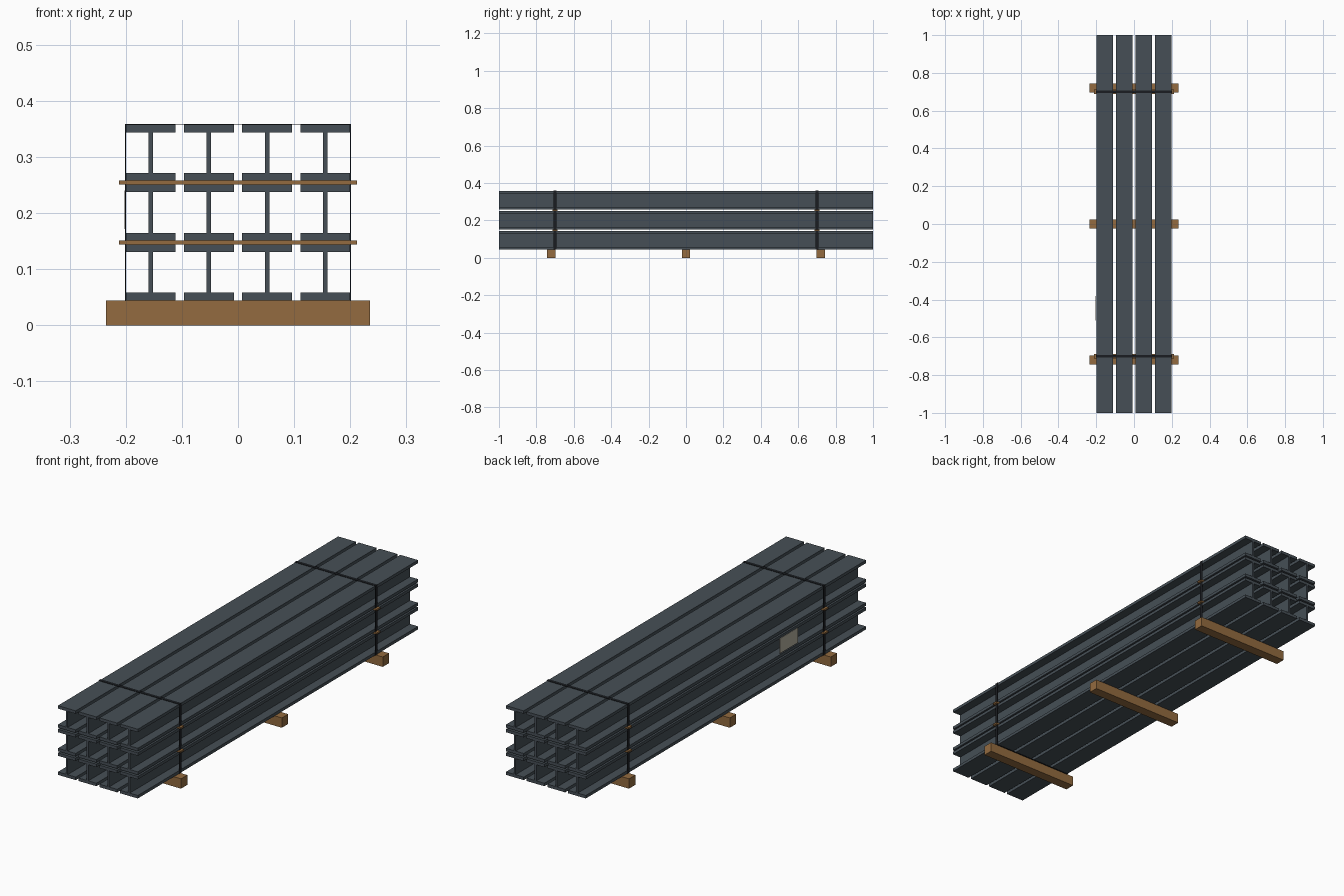
import bpy
import bmesh

if "Cube" in bpy.data.objects:
    bpy.data.objects.remove(bpy.data.objects["Cube"])


def material(name, rgb):
    m = bpy.data.materials.new(name)
    m.diffuse_color = (*rgb, 1)
    m.use_nodes = True
    m.node_tree.nodes["Principled BSDF"].inputs["Base Color"].default_value = m.diffuse_color
    return m


STEEL = material("dark steel", (0.061, 0.078, 0.093))
WOOD = material("timber", (0.292, 0.147, 0.050))
BAND = material("black band", (0.010, 0.012, 0.015))
CARD = material("pale tag", (0.46, 0.43, 0.35))


def add_object(name, bm, mat):
    bmesh.ops.recalc_face_normals(bm, faces=bm.faces)
    mesh = bpy.data.meshes.new(name)
    bm.to_mesh(mesh)
    bm.free()
    mesh.materials.append(mat)
    ob = bpy.data.objects.new(name, mesh)
    bpy.context.collection.objects.link(ob)
    return ob


def box(name, x, y, z, mat):
    """Box from (low, high) pairs on each axis."""
    bm = bmesh.new()
    bmesh.ops.create_cube(bm, size=1)
    for v in bm.verts:
        v.co = [r[0] if c < 0 else r[1] for c, r in zip(v.co, (x, y, z))]
    return add_object(name, bm, mat)


def i_beam(name, cx, z0):
    """I-section drawn as one outline and extruded along y."""
    f, w, t, h = 0.0443, 0.004, 0.0135, BEAM_H
    half = [(f, 0), (f, t), (w, t), (w, h - t), (f, h - t), (f, h)]
    outline = half + [(-x, z) for x, z in reversed(half)]
    bm = bmesh.new()
    face = bm.faces.new([bm.verts.new((cx + x, -1, z0 + z)) for x, z in outline])
    ext = bmesh.ops.extrude_face_region(bm, geom=[face])
    for v in ext["geom"]:
        if isinstance(v, bmesh.types.BMVert):
            v.co.y = 1
    return add_object(name, bm, STEEL)


BASE, BEAM_H, GAP = 0.0445, 0.0995, 0.0072
PITCH = BEAM_H + GAP
TOP = BASE + 3 * BEAM_H + 2 * GAP

# Stack of beams: three tiers of four
for tier in range(3):
    for col in range(4):
        i_beam(f"beam_{tier}_{col}", (col - 1.5) * 0.1035, BASE + tier * PITCH)

# Timber bearers under the stack
for i, y in enumerate((-0.72, 0, 0.72)):
    box(f"bearer_{i}", (-0.235, 0.235), (y - 0.0225, y + 0.0225), (0, BASE), WOOD)

# Thin timber spacers between tiers, and bands around the bundle
for i, y in enumerate((-0.70, 0.70)):
    for tier in (1, 2):
        z = BASE + tier * PITCH
        box(f"spacer_{i}_{tier}", (-0.212, 0.212), (y - 0.0125, y + 0.0125),
            (z - GAP, z), WOOD)
    span = (y - 0.0075, y + 0.0075)
    box(f"band_top_{i}", (-0.2015, 0.2015), span, (TOP, TOP + 0.0015), BAND)
    box(f"band_bottom_{i}", (-0.2015, 0.2015), span, (BASE - 0.001, BASE), BAND)
    for side, x in (("left", (-0.2015, -0.2)), ("right", (0.2, 0.2015))):
        box(f"band_{side}_{i}", x, span, (BASE - 0.001, TOP + 0.0015), BAND)

# Blank tag on the left side of the middle tier
box("tag", (-0.2025, -0.201), (-0.51, -0.38), (0.172, 0.240), CARD)
